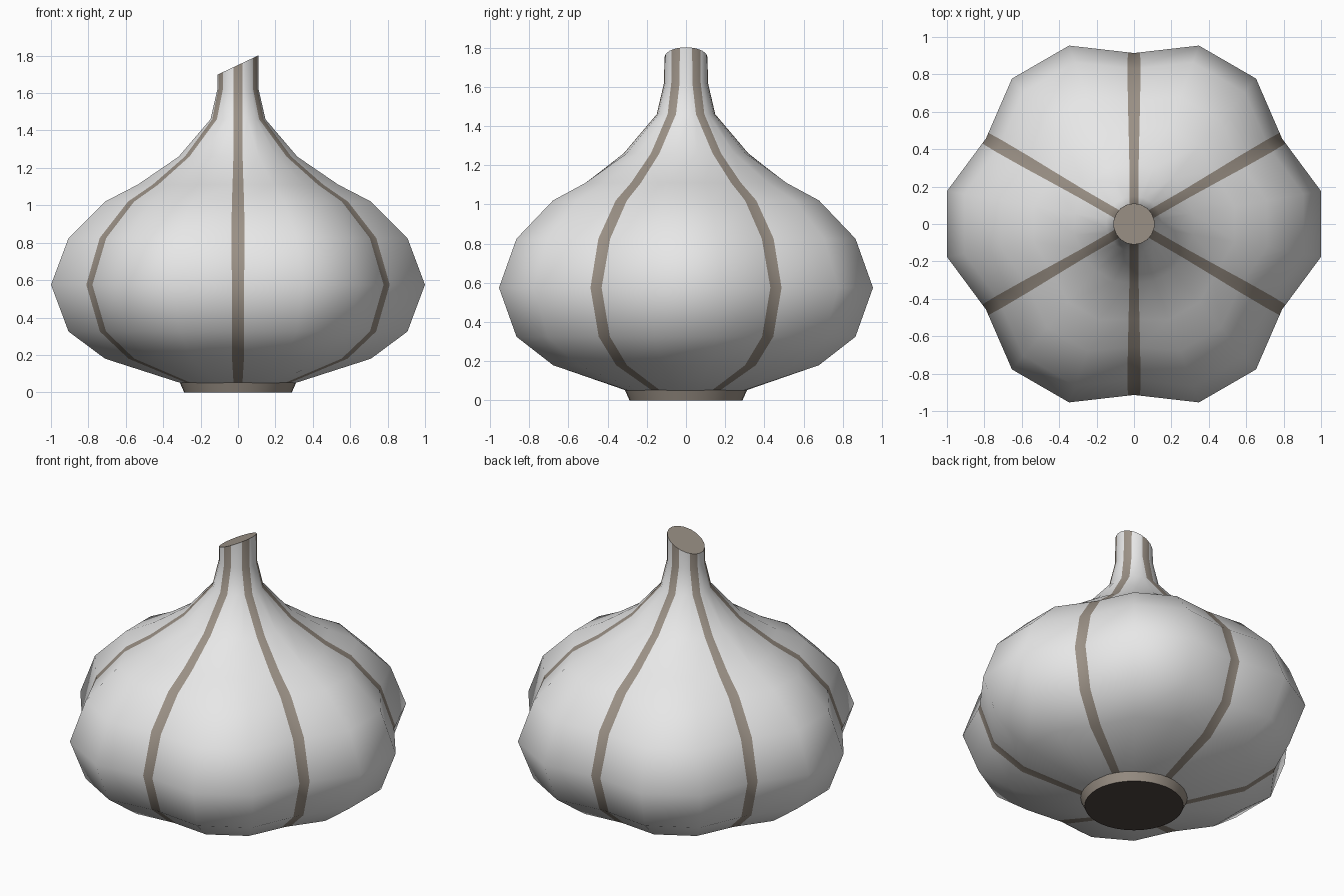
import bpy, bmesh, math
from mathutils import Vector

if "Cube" in bpy.data.objects:
    bpy.data.objects.remove(bpy.data.objects["Cube"])


def material(name, rgb):
    m = bpy.data.materials.new(name)
    m.diffuse_color = (*rgb, 1)
    m.use_nodes = True
    m.node_tree.nodes["Principled BSDF"].inputs["Base Color"].default_value = m.diffuse_color
    return m


WHITE = material("garlic white", (0.82, 0.82, 0.82))
BROWN = material("dry brown", (0.33, 0.285, 0.24))
DARK = material("dark root", (0.075, 0.058, 0.052))


def finish(bm, name, mats, angle):
    bmesh.ops.recalc_face_normals(bm, faces=bm.faces)
    me = bpy.data.meshes.new(name)
    bm.to_mesh(me)
    bm.free()
    for m in mats:
        me.materials.append(m)
    ob = bpy.data.objects.new(name, me)
    bpy.context.collection.objects.link(ob)
    bpy.ops.object.select_all(action='DESELECT')
    ob.select_set(True)
    bpy.context.view_layer.objects.active = ob
    bpy.ops.object.shade_smooth_by_angle(angle=math.radians(angle))
    return ob


def polar(r, deg, z):
    a = math.radians(deg)
    return Vector((r * math.cos(a), r * math.sin(a), z))


# Bulb rings: height, lobe radius, groove radius, stripe half width
RINGS = [
    (0.05, 0.312, 0.305, 0.024),
    (0.18, 0.722, 0.655, 0.032),
    (0.325, 0.92, 0.83, 0.033),
    (0.575, 1.015, 0.914, 0.033),
    (0.825, 0.92, 0.83, 0.035),
    (1.02, 0.722, 0.657, 0.033),
    (1.11, 0.545, 0.51, 0.029),
    (1.26, 0.322, 0.318, 0.025),
    (1.46, 0.149, 0.149, 0.025),
    (1.62, 0.112, 0.112, 0.025),
    (1.75, 0.110, 0.110, 0.025),
]

# Bulb with six lobes; narrow stripe faces are cut along each groove
bm = bmesh.new()
rows = []
for i, (z, lobe, groove, w) in enumerate(RINGS):
    row = []
    for k in range(6):
        g = 30 + 60 * k
        mid = polar(groove, g, z)
        left, right = polar(lobe, g - 20, z), polar(lobe, g + 20, z)
        t = w / (left - mid).length
        row += [left, mid.lerp(left, t), mid, mid.lerp(right, t), right]
    if i == len(RINGS) - 1:          # slanted cut on the stem
        for p in row:
            p.z += 0.47 * p.x
    rows.append([bm.verts.new(p) for p in row])
n = len(rows[0])
for a, b in zip(rows, rows[1:]):
    for j in range(n):
        k = (j + 1) % n
        f = bm.faces.new((a[j], a[k], b[k], b[j]))
        f.material_index = 1 if j % 5 in (1, 2) else 0
bm.faces.new(rows[-1]).material_index = 1
bm.faces.new(rows[0]).material_index = 1
finish(bm, "garlic_bulb", [WHITE, BROWN], 55)

# Root plate: flared disc with a dark underside
bm = bmesh.new()
bmesh.ops.create_cone(bm, cap_ends=True, segments=36, radius1=0.288,
                      radius2=0.312, depth=0.054)
bmesh.ops.translate(bm, verts=bm.verts, vec=(0, 0, 0.027))
bm.normal_update()
for f in bm.faces:
    f.material_index = 1 if f.normal.z < -0.9 else 0
finish(bm, "root_plate", [BROWN, DARK], 40)
